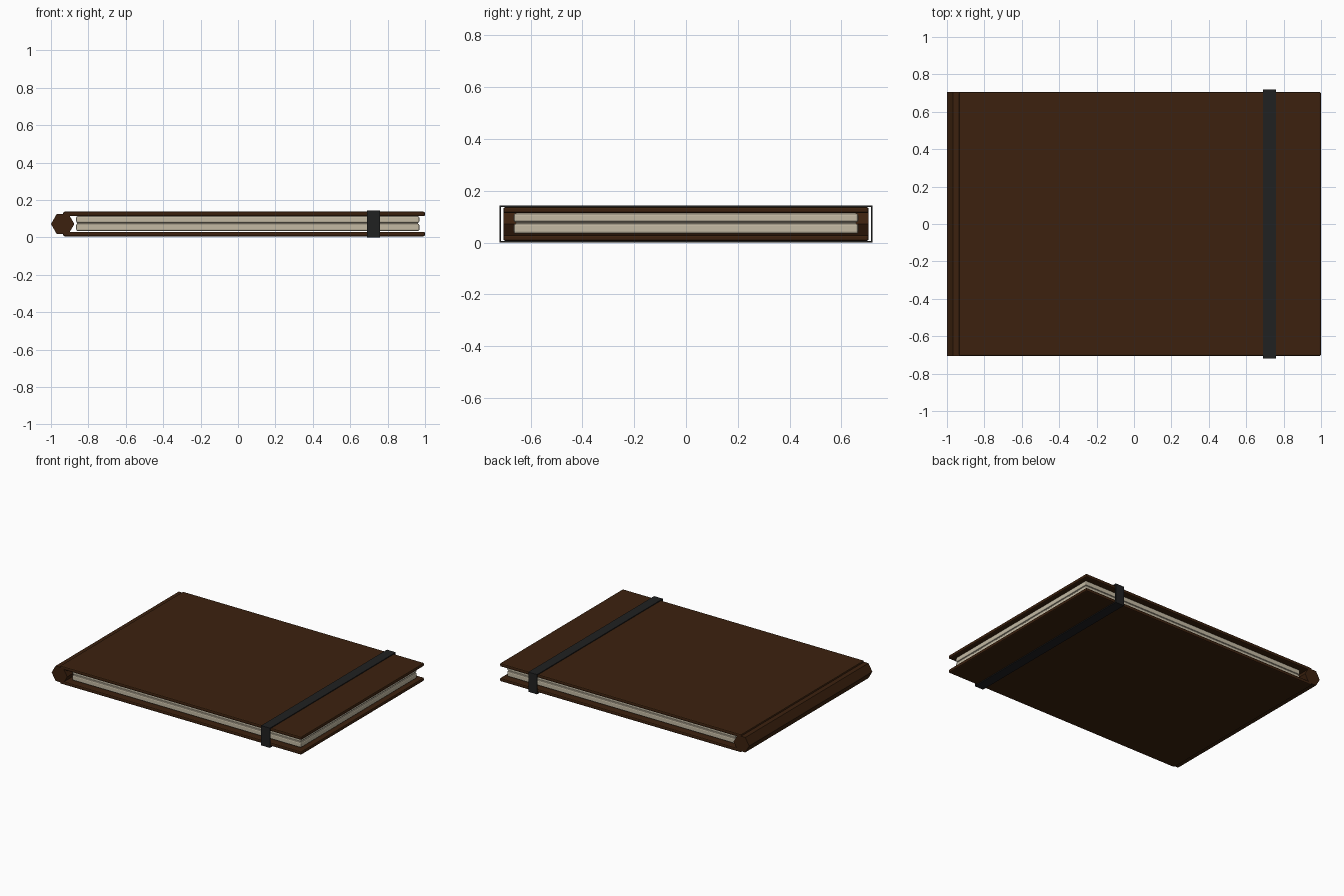
import bpy, bmesh, math

if "Cube" in bpy.data.objects:
    bpy.data.objects.remove(bpy.data.objects["Cube"])


def material(name, rgb):
    m = bpy.data.materials.new(name)
    m.diffuse_color = (*rgb, 1)
    m.use_nodes = True
    m.node_tree.nodes["Principled BSDF"].inputs["Base Color"].default_value = m.diffuse_color
    return m


LEATHER = material("dark brown leather", (0.045, 0.0155, 0.0045))
PAPER = material("cream paper", (0.55, 0.49, 0.37))
ELASTIC = material("black elastic", (0.0145, 0.0150, 0.0155))


def slab(name, x0, x1, half_y, z0, z1, mat, bevel=0.0):
    """Box between the given limits, with optionally rounded edges."""
    bpy.ops.mesh.primitive_cube_add(size=1, location=((x0 + x1) / 2, 0, (z0 + z1) / 2))
    ob = bpy.context.object
    ob.name = name
    ob.scale = (x1 - x0, 2 * half_y, z1 - z0)
    bpy.ops.object.transform_apply(location=False, rotation=False, scale=True)
    ob.data.materials.append(mat)
    if bevel:
        mod = ob.modifiers.new("rounded edges", 'BEVEL')
        mod.width = bevel
        mod.segments = 2
    return ob


# Covers
slab("back_cover", -0.935, 1.0, 0.705, 0.006, 0.030, LEATHER, 0.008)
slab("front_cover", -0.935, 1.0, 0.705, 0.113, 0.137, LEATHER, 0.008)

# Hexagonal spine along y, flat side up
bpy.ops.mesh.primitive_cylinder_add(vertices=6, radius=0.0625, depth=1.41,
                                    location=(-0.9375, 0, 0.0715),
                                    rotation=(math.pi / 2, 0, 0))
spine = bpy.context.object
spine.name = "spine"
spine.data.materials.append(LEATHER)
# the tips of the hexagon must point along x
if max(v.co.x for v in spine.data.vertices) < 0.06:
    spine.rotation_euler = (math.pi / 2, math.pi / 6, 0)

# Page blocks with a slightly inset middle sheet
slab("lower_pages", -0.865, 0.97, 0.665, 0.034, 0.073, PAPER, 0.008)
slab("middle_pages", -0.860, 0.962, 0.657, 0.071, 0.080, PAPER)
slab("upper_pages", -0.865, 0.97, 0.665, 0.078, 0.113, PAPER, 0.008)

# Elastic strap: closed band around the book
bm = bmesh.new()
H, T, Y = 0.143, 0.006, 0.72
outer = [(-Y, 0), (Y, 0), (Y, H), (-Y, H)]
inner = [(-Y + T, T), (Y - T, T), (Y - T, H - T), (-Y + T, H - T)]
rings = [[bm.verts.new((x, y, z)) for y, z in loop]
         for x, loop in ((0.69, outer), (0.76, outer), (0.76, inner), (0.69, inner))]
for r in range(4):
    a, b = rings[r], rings[(r + 1) % 4]
    for i in range(4):
        j = (i + 1) % 4
        bm.faces.new((a[i], a[j], b[j], b[i]))
bmesh.ops.recalc_face_normals(bm, faces=bm.faces)
mesh = bpy.data.meshes.new("elastic_strap")
bm.to_mesh(mesh)
bm.free()
mesh.materials.append(ELASTIC)
bpy.context.collection.objects.link(bpy.data.objects.new("elastic_strap", mesh))
